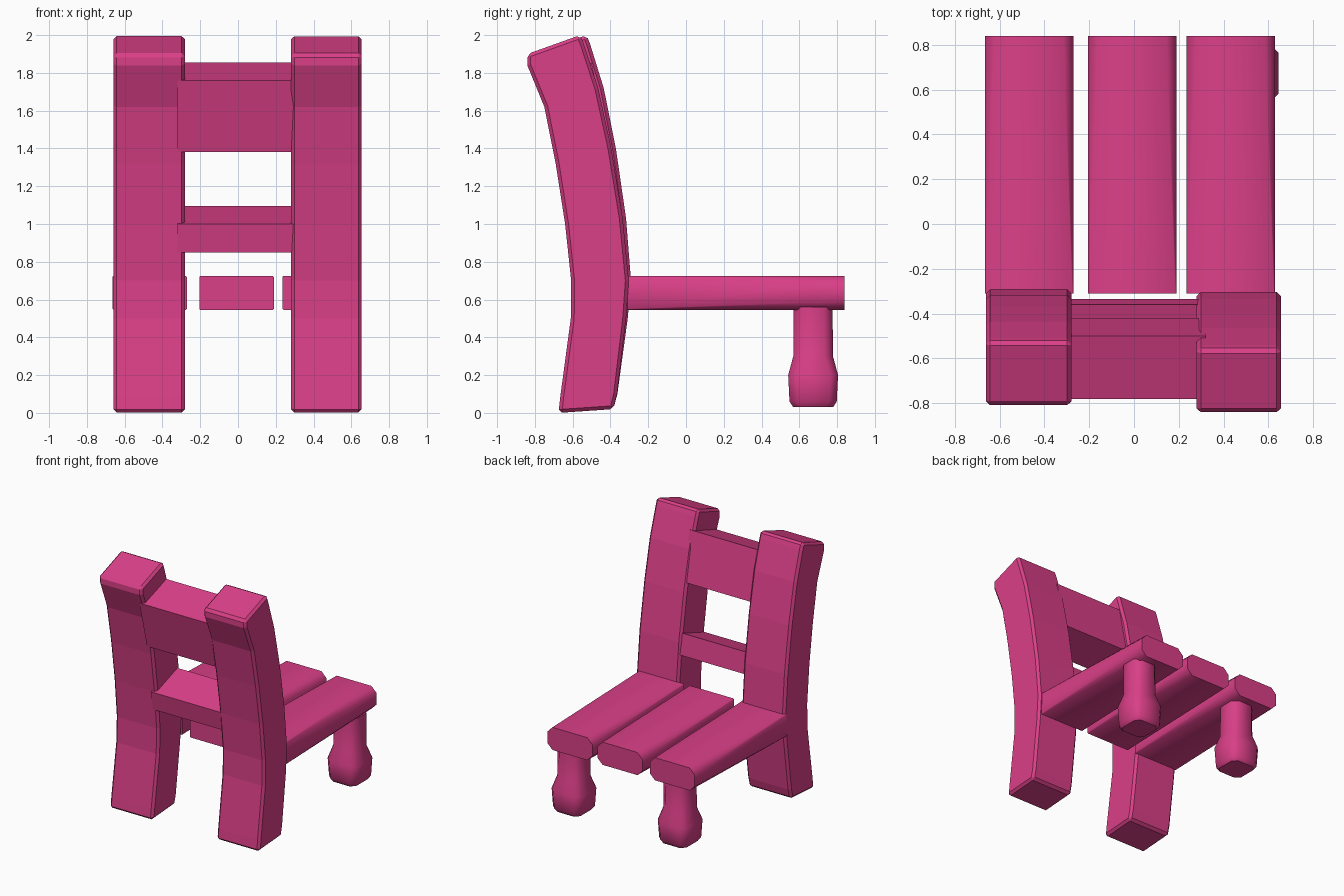
import bpy, bmesh, math

if "Cube" in bpy.data.objects:
    bpy.data.objects.remove(bpy.data.objects["Cube"])

pink = bpy.data.materials.new("pink paint")
pink.diffuse_color = (0.70, 0.05, 0.245, 1)
pink.use_nodes = True
pink.node_tree.nodes["Principled BSDF"].inputs["Base Color"].default_value = pink.diffuse_color


def loft(name, rings, smooth=None, bevel=0.0):
    """Skin a list of equal-length point rings and cap both ends."""
    bm = bmesh.new()
    vs = [[bm.verts.new(p) for p in ring] for ring in rings]
    n = len(vs[0])
    for a, b in zip(vs, vs[1:]):
        for i in range(n):
            j = (i + 1) % n
            bm.faces.new((a[i], a[j], b[j], b[i]))
    bm.faces.new(vs[0])
    bm.faces.new(vs[-1])
    bmesh.ops.recalc_face_normals(bm, faces=bm.faces)
    me = bpy.data.meshes.new(name)
    bm.to_mesh(me)
    bm.free()
    ob = bpy.data.objects.new(name, me)
    bpy.context.collection.objects.link(ob)
    me.materials.append(pink)
    if bevel:
        m = ob.modifiers.new("worn edges", 'BEVEL')
        m.width = bevel
        m.segments = 1
        m.limit_method = 'ANGLE'
        m.angle_limit = math.radians(50)
    if smooth:
        bpy.ops.object.select_all(action='DESELECT')
        ob.select_set(True)
        bpy.context.view_layer.objects.active = ob
        bpy.ops.object.shade_smooth_by_angle(angle=math.radians(smooth))
    return ob


def octagon(hw, hh, c):
    """Rectangle with cut corners, centred on the origin."""
    return [(-hw + c, -hh), (hw - c, -hh), (hw, -hh + c), (hw, hh - c),
            (hw - c, hh), (-hw + c, hh), (-hw, hh - c), (-hw, -hh + c)]


# back posts: curved planks, (y back, z back, y front, z front) at each level
LEVELS = [(-0.675, 0.0, -0.385, 0.02), (-0.665, 0.09, -0.365, 0.10),
          (-0.61, 0.50, -0.317, 0.50), (-0.608, 0.70, -0.303, 0.70),
          (-0.64, 1.00, -0.335, 1.03), (-0.69, 1.32, -0.395, 1.40),
          (-0.75, 1.62, -0.465, 1.72), (-0.84, 1.84, -0.54, 1.95),
          (-0.84, 1.90, -0.56, 2.00)]
for side, x0, x1, lean in (("left", -0.66, -0.28, 0.017), ("right", 0.28, 0.655, 0.0)):
    rings = []
    for yb, zb, yf, zf in LEVELS:
        rings.append([(x0, yb + lean * zb, zb), (x1, yb + lean * zb, zb),
                      (x1, yf + lean * zf, zf), (x0, yf + lean * zf, zf)])
    loft(side + "_back_post", rings, bevel=0.018)

# back rails between the posts
RAILS = {"upper_rail": [(-0.78, 1.76), (-0.50, 1.855), (-0.42, 1.47), (-0.685, 1.38)],
         "lower_rail": [(-0.635, 1.0), (-0.36, 1.095), (-0.335, 0.93), (-0.61, 0.85)]}
for name, prof in RAILS.items():
    loft(name, [[(x, y, z) for y, z in prof] for x in (-0.32, 0.32)])

# seat slats: square at the back, rounded off towards the front
for i, (x0, x1) in enumerate(((-0.665, -0.27), (-0.205, 0.19), (0.235, 0.63))):
    cx, hw = (x0 + x1) / 2, (x1 - x0) / 2
    rings = [[(cx + a, y, 0.635 + b) for a, b in octagon(hw, 0.09, c)]
             for y, c in ((-0.31, 0.006), (0.70, 0.04), (0.84, 0.045))]
    loft("seat_slat_%d" % (i + 1), rings, smooth=50)

# stubby front legs with a swollen foot: (z, half width, corner cut)
LEG = [(0.03, 0.105, 0.035), (0.06, 0.125, 0.04), (0.20, 0.132, 0.04),
       (0.30, 0.105, 0.045), (0.56, 0.103, 0.045)]
for side, cx in (("left", -0.42), ("right", 0.513)):
    rings = [[(cx + a, 0.673 + b, z) for a, b in octagon(w, w, c)] for z, w, c in LEG]
    loft(side + "_front_leg", rings, smooth=50)
